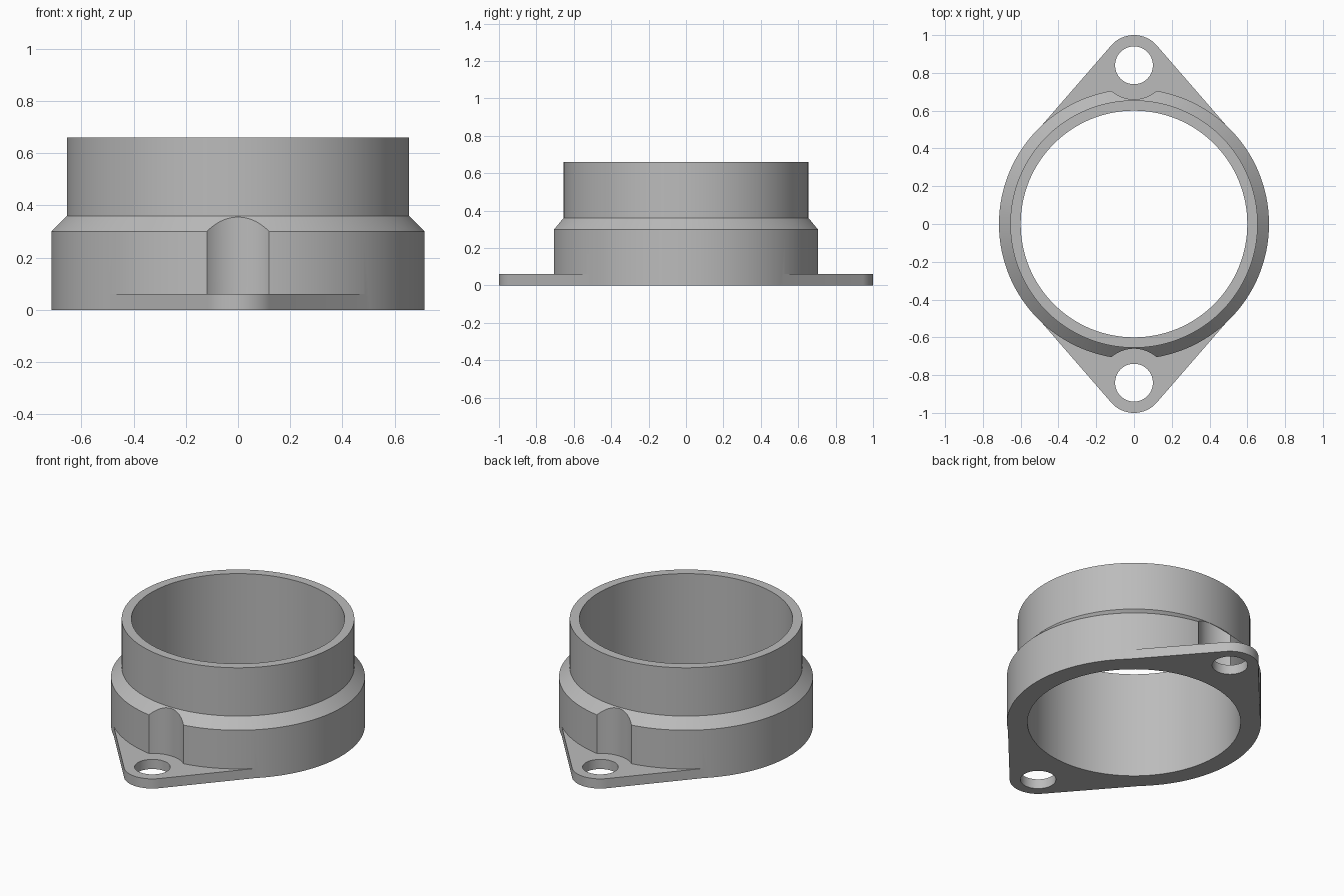
import bpy
import bmesh
from math import sin, cos, asin, pi, radians

cube = bpy.data.objects.get("Cube")
if cube:
    bpy.data.objects.remove(cube)

BODY_R, TOP_R, BORE_R = 0.715, 0.655, 0.6
FLANGE_H, EAR_Y, EAR_R, HOLE_R, RELIEF_R = 0.06, 0.84, 0.16, 0.1, 0.18
SEGMENTS = 128

grey = bpy.data.materials.new("plain grey")
grey.use_nodes = True
colour = (0.5, 0.5, 0.5, 1)
grey.diffuse_color = colour
grey.node_tree.nodes["Principled BSDF"].inputs["Base Color"].default_value = colour


def make_object(name, bm):
    bmesh.ops.recalc_face_normals(bm, faces=bm.faces)
    mesh = bpy.data.meshes.new(name)
    bm.to_mesh(mesh)
    bm.free()
    mesh.materials.append(grey)
    obj = bpy.data.objects.new(name, mesh)
    bpy.context.collection.objects.link(obj)
    return obj


def stack(name, rings):
    """Solid from (radius, height) rings about the z axis."""
    bm = bmesh.new()
    loops = [[bm.verts.new((r * cos(2 * pi * i / SEGMENTS), r * sin(2 * pi * i / SEGMENTS), z))
              for i in range(SEGMENTS)] for r, z in rings]
    for low, high in zip(loops, loops[1:]):
        for i in range(SEGMENTS):
            j = (i + 1) % SEGMENTS
            bm.faces.new((low[i], low[j], high[j], high[i]))
    bm.faces.new(loops[0][::-1])
    bm.faces.new(loops[-1])
    return make_object(name, bm)


def arc(radius, cy, start, end, steps):
    return [(radius * cos(start + (end - start) * i / steps),
             cy + radius * sin(start + (end - start) * i / steps)) for i in range(steps + 1)]


def combine(target, tool, operation):
    """Apply a boolean and discard the tool."""
    mod = target.modifiers.new(operation.lower(), 'BOOLEAN')
    mod.operation, mod.object, mod.solver = operation, tool, 'EXACT'
    bpy.context.view_layer.objects.active = target
    bpy.ops.object.modifier_apply(modifier=mod.name)
    bpy.data.objects.remove(tool)


# Stepped collar with a chamfered shoulder
collar = stack("flanged_collar", [(BODY_R, 0), (BODY_R, 0.3), (TOP_R, 0.36), (TOP_R, 0.66)])

# Round reliefs above each bolt hole
for side in (-1, 1):
    relief = stack("relief_cutter", [(RELIEF_R, -0.1), (RELIEF_R, 0.5)])
    relief.location.y = side * EAR_Y
    combine(collar, relief, 'DIFFERENCE')

# Two-eared flange whose straight edges run into the body
inner_r = BODY_R - 0.004
a = asin((inner_r - EAR_R) / EAR_Y)
outline = (arc(inner_r, 0, -a, a, 32) + arc(EAR_R, EAR_Y, a, pi - a, 32)
           + arc(inner_r, 0, pi - a, pi + a, 32) + arc(EAR_R, -EAR_Y, pi + a, 2 * pi - a, 32))
bm = bmesh.new()
base = bm.faces.new([bm.verts.new((x, y, 0)) for x, y in outline])
extruded = bmesh.ops.extrude_face_region(bm, geom=[base], use_keep_orig=True)
top = [v for v in extruded["geom"] if isinstance(v, bmesh.types.BMVert)]
bmesh.ops.translate(bm, verts=top, vec=(0, 0, FLANGE_H))
combine(collar, make_object("flange", bm), 'UNION')

# Main bore and bolt holes
combine(collar, stack("bore_cutter", [(BORE_R, -0.1), (BORE_R, 0.8)]), 'DIFFERENCE')
for side in (-1, 1):
    hole = stack("hole_cutter", [(HOLE_R, -0.1), (HOLE_R, 0.2)])
    hole.location.y = side * EAR_Y
    combine(collar, hole, 'DIFFERENCE')

# Smooth curved walls with crisp rims
bpy.ops.object.select_all(action='DESELECT')
collar.select_set(True)
bpy.context.view_layer.objects.active = collar
bpy.ops.object.shade_smooth_by_angle(angle=radians(30))
